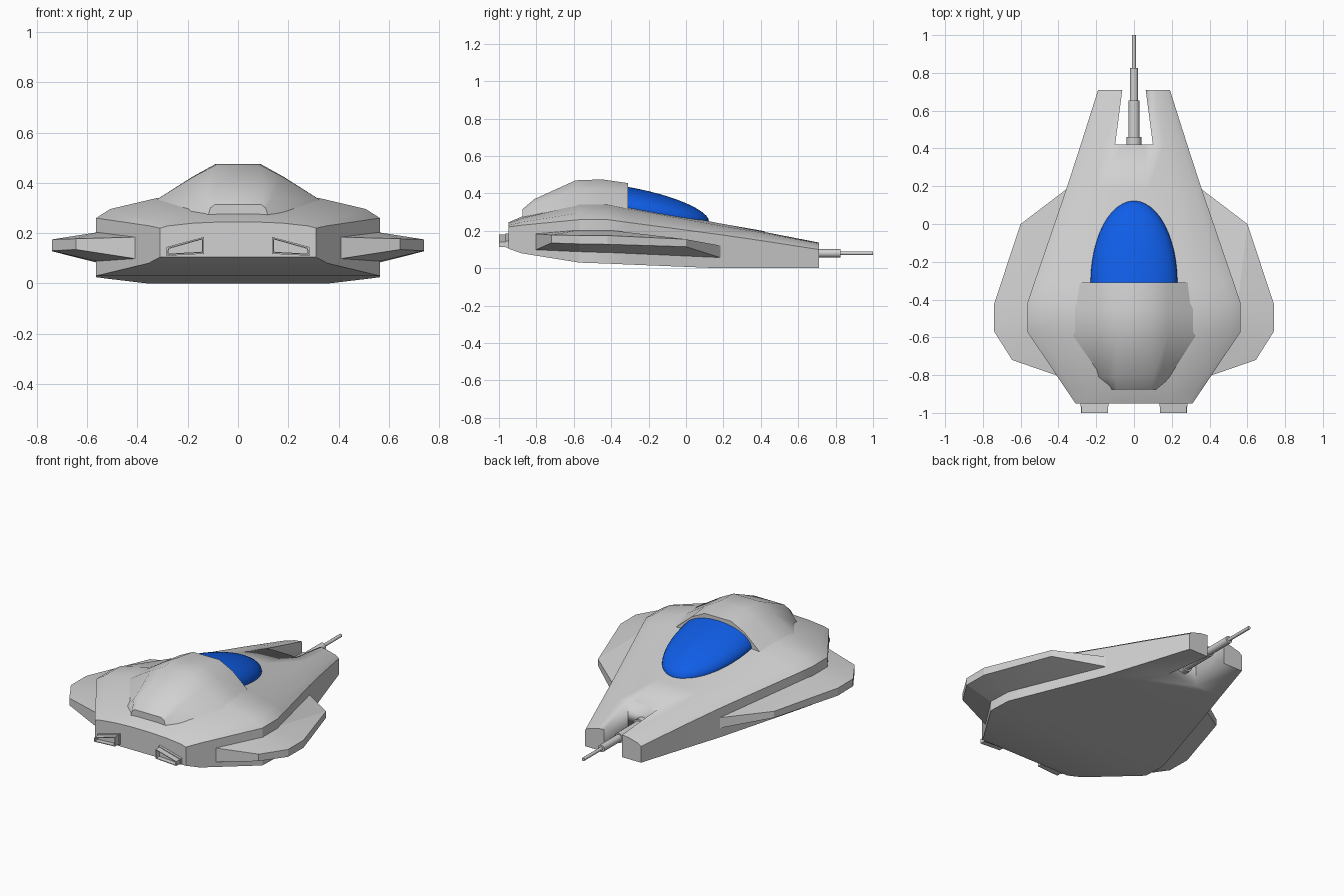
import bpy, bmesh, math
from mathutils import Matrix

if "Cube" in bpy.data.objects:
    bpy.data.objects.remove(bpy.data.objects["Cube"], do_unlink=True)


def material(name, color):
    mat = bpy.data.materials.new(name)
    mat.use_nodes = True
    mat.diffuse_color = color
    mat.node_tree.nodes["Principled BSDF"].inputs["Base Color"].default_value = color
    return mat


grey = material("light grey", (0.64, 0.64, 0.64, 1))
blue = material("canopy blue", (0.005, 0.11, 0.8, 1))


def finish(bm, name, mat, angle=30, mirror=False):
    """Turn a bmesh into a shaded object with one material."""
    bmesh.ops.recalc_face_normals(bm, faces=bm.faces)
    mesh = bpy.data.meshes.new(name)
    bm.to_mesh(mesh)
    bm.free()
    obj = bpy.data.objects.new(name, mesh)
    bpy.context.collection.objects.link(obj)
    mesh.materials.append(mat)
    bpy.ops.object.select_all(action="DESELECT")
    obj.select_set(True)
    bpy.context.view_layer.objects.active = obj
    bpy.ops.object.shade_smooth_by_angle(angle=math.radians(angle))
    if mirror:
        obj.modifiers.new("Mirror", "MIRROR").use_mirror_merge = False
    return obj


def loft(sections):
    """Skin mirrored half profiles, each given as (y, [(x, z), ...])."""
    bm = bmesh.new()
    rings = []
    for y, half in sections:
        outline = half + [(-x, z) for x, z in reversed(half)]
        rings.append([bm.verts.new((x, y, z)) for x, z in outline])
    for a, b in zip(rings, rings[1:]):
        for i in range(len(a)):
            j = (i + 1) % len(a)
            bm.faces.new((a[i], a[j], b[j], b[i]))
    bm.faces.new(rings[0])
    bm.faces.new(rings[-1])
    return bm


def hull_profile(x, bottom, edge, crest):
    """Half section: crest, upper deck, shoulder, vertical side."""
    rise = crest - edge
    return [(0.2 * x, crest), (0.57 * x, edge + 0.8 * rise),
            (0.9 * x, edge + 0.36 * rise), (x, edge), (x, bottom)]


# Hull: y, half width, bottom, side edge height, crest height
stations = [(-0.95, 0.31, 0.105, 0.22, 0.245),
            (-0.88, 0.357, 0.08, 0.23, 0.275),
            (-0.57, 0.565, 0.03, 0.26, 0.36),
            (-0.42, 0.565, 0.025, 0.26, 0.36),
            (-0.31, 0.528, 0.02, 0.245, 0.335),
            (0.18, 0.36, 0, 0.18, 0.24),
            (0.42, 0.282, 0, 0.145, 0.198),
            (0.71, 0.19, 0, 0.1, 0.14)]
hull = finish(loft([(s[0], hull_profile(*s[1:])) for s in stations]), "hull", grey)

# Tapered slot between the two prongs
cutter = finish(loft([(0.42, [(0.1, 1), (0.1, -1)]),
                      (0.8, [(0.05, 1), (0.05, -1)])]), "slot_cutter", grey)
cutter.hide_render = True
slot = hull.modifiers.new("Slot", "BOOLEAN")
slot.operation = "DIFFERENCE"
slot.object = cutter
bpy.context.view_layer.objects.active = hull
bpy.ops.object.modifier_apply(modifier="Slot")
bpy.data.objects.remove(cutter, do_unlink=True)

# Raised back behind the canopy
finish(loft([(-0.875, [(0.09, 0.315), (0.11, 0.3), (0.125, 0.25)]),
             (-0.81, [(0.1, 0.37), (0.14, 0.345), (0.2, 0.27)]),
             (-0.59, [(0.09, 0.47), (0.18, 0.423), (0.33, 0.33)]),
             (-0.45, [(0.09, 0.475), (0.18, 0.425), (0.33, 0.33)]),
             (-0.31, [(0.09, 0.455), (0.18, 0.41), (0.29, 0.315)])]),
       "raised_back", grey)

# Canopy: half ellipsoid leaning down with the deck
bm = bmesh.new()
bmesh.ops.create_uvsphere(bm, u_segments=48, v_segments=24, radius=1)
cut = bmesh.ops.bisect_plane(bm, geom=bm.verts[:] + bm.edges[:] + bm.faces[:],
                             plane_co=(0, 0, 0), plane_no=(0, 1, 0), clear_inner=True)
rim = [e for e in cut["geom_cut"] if isinstance(e, bmesh.types.BMEdge)]
bmesh.ops.edgeloop_fill(bm, edges=rim)
for v in bm.verts:
    x, y, z = v.co
    v.co = (0.23 * x, 0.435 * y - 0.312, 0.325 - 0.075 * y + 0.11 * z)
finish(bm, "canopy", blue)

# Side wings: rim points as x, y, top, bottom; last two lie inside the hull
wing = [(0.385, -0.81, 0.185, 0.095), (0.645, -0.72, 0.178, 0.135),
        (0.74, -0.57, 0.175, 0.13), (0.74, -0.42, 0.175, 0.128),
        (0.6, 0, 0.155, 0.115), (0.35, 0.19, 0.12, 0.055),
        (0.55, -0.42, 0.205, 0.08), (0.55, -0.57, 0.205, 0.085)]
bm = bmesh.new()
top = [bm.verts.new((x, y, t)) for x, y, t, b in wing]
low = [bm.verts.new((x, y, b)) for x, y, t, b in wing]
for side in (top, low):
    for ids in ((0, 1, 7), (1, 2, 7), (2, 3, 6, 7), (3, 4, 6), (4, 5, 6)):
        bm.faces.new([side[i] for i in ids])
for i in range(len(wing)):
    j = (i + 1) % len(wing)
    bm.faces.new((top[i], top[j], low[j], low[i]))
finish(bm, "side_wings", grey, 8, mirror=True)

# Exhaust nozzles: stepped boxes with a recessed opening
bm = bmesh.new()
outline = [(0.135, 0.118), (0.284, 0.11), (0.284, 0.145), (0.135, 0.185)]
face = bm.faces.new([bm.verts.new((x, -0.94, z)) for x, z in outline])
for inset, depth in ((0, -0.025), (0.006, 0), (0, -0.035), (0.006, 0), (0, 0.03)):
    if inset:
        bmesh.ops.inset_individual(bm, faces=[face], thickness=inset)
    else:
        face = bmesh.ops.extrude_discrete_faces(bm, faces=[face])["faces"][0]
        bmesh.ops.translate(bm, verts=face.verts, vec=(0, depth, 0))
finish(bm, "exhaust_nozzles", grey, mirror=True)

# Gun in the slot: start, end, radius
barrel = [("gun_mount", 0.41, 0.46, 0.04), ("gun_sleeve", 0.41, 0.655, 0.03),
          ("gun_barrel", 0.65, 0.825, 0.022), ("gun_muzzle", 0.82, 1, 0.01)]
for name, start, end, radius in barrel:
    bm = bmesh.new()
    place = Matrix.Translation((0, (start + end) / 2, 0.08))
    bmesh.ops.create_cone(bm, cap_ends=True, segments=16, radius1=radius,
                          radius2=radius, depth=end - start,
                          matrix=place @ Matrix.Rotation(math.pi / 2, 4, "X"))
    finish(bm, name, grey)
